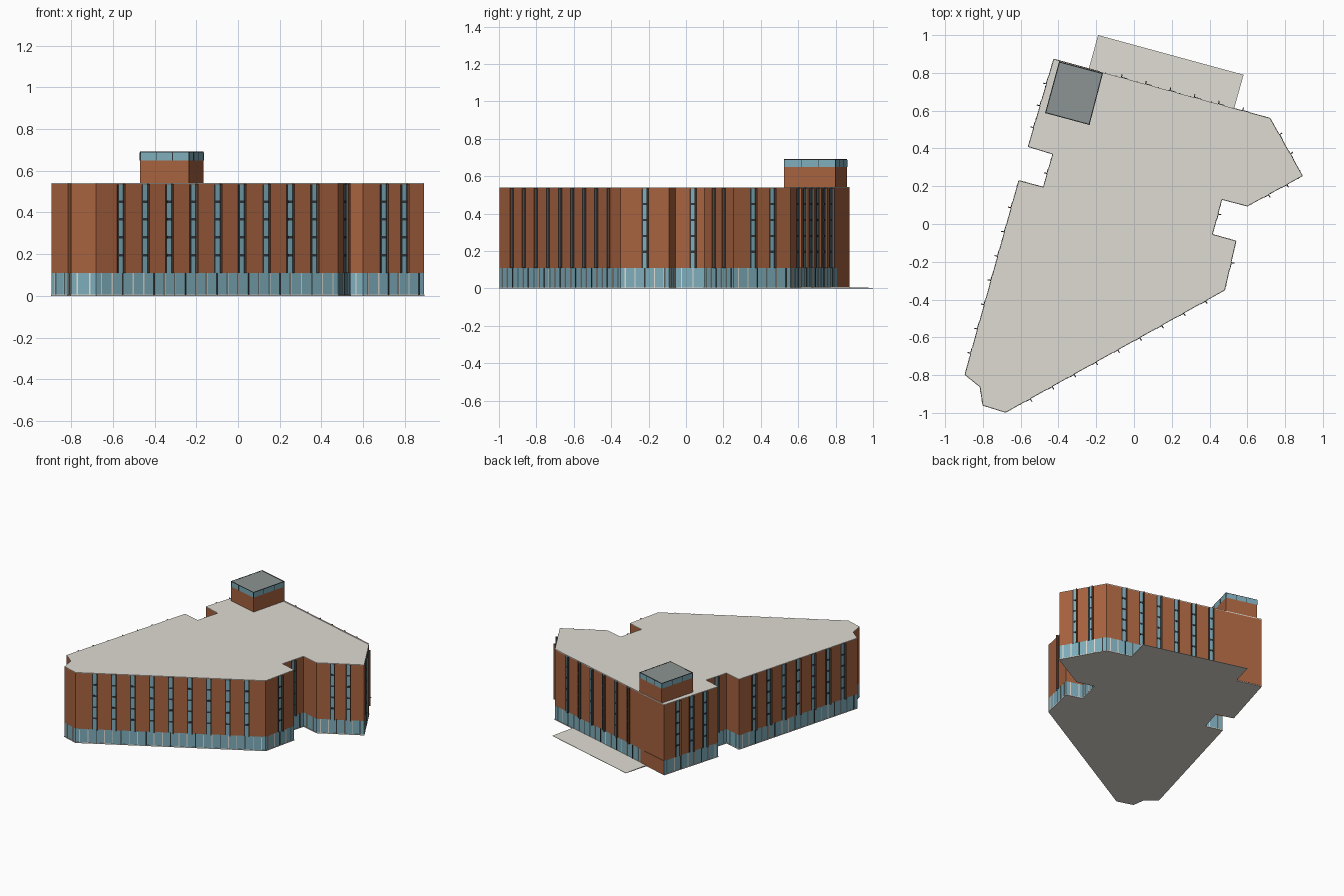
import bpy, bmesh
from mathutils import Vector

if "Cube" in bpy.data.objects:
    bpy.data.objects.remove(bpy.data.objects["Cube"])


def material(name, r, g, b):
    lin = lambda c: ((c / 255 + 0.055) / 1.055) ** 2.4 if c > 10 else c / 255 / 12.92
    m = bpy.data.materials.new(name)
    m.diffuse_color = (lin(r), lin(g), lin(b), 1)
    m.use_nodes = True
    m.node_tree.nodes["Principled BSDF"].inputs["Base Color"].default_value = m.diffuse_color
    return m


BRICK = material("brick", 166, 98, 63)
GLASS = material("glass", 125, 172, 186)
CONCRETE = material("concrete", 222, 219, 210)
DARK = material("dark_frame", 52, 56, 58)
CAP = material("tower_roof_grey", 139, 148, 146)


def finish(bm, name, mat):
    bmesh.ops.recalc_face_normals(bm, faces=bm.faces)
    me = bpy.data.meshes.new(name)
    bm.to_mesh(me)
    bm.free()
    me.materials.append(mat)
    ob = bpy.data.objects.new(name, me)
    bpy.context.collection.objects.link(ob)
    return ob


def prism(bm, pts, z0, z1):
    f = bm.faces.new([bm.verts.new((x, y, z0)) for x, y in pts])
    ext = bmesh.ops.extrude_face_region(bm, geom=[f])
    top = [v for v in ext["geom"] if isinstance(v, bmesh.types.BMVert)]
    bmesh.ops.translate(bm, verts=top, vec=(0, 0, z1 - z0))
    return top


def block(name, pts, z0, z1, mat):
    bm = bmesh.new()
    prism(bm, pts, z0, z1)
    return finish(bm, name, mat)


def wall_box(bm, a, b, s0, s1, n0, n1, z0, z1):
    """Box on wall a-b: s along the wall, n outwards from it."""
    a, b = Vector(a), Vector(b)
    d = (b - a).normalized()
    n = Vector((d.y, -d.x))
    prism(bm, [a + d * s + n * o for s, o in ((s0, n0), (s0, n1), (s1, n1), (s1, n0))], z0, z1)


# Footprint, counter-clockwise, with the number of window strips on each wall
plan = [
    (-0.895, -0.797, 0), (-0.815, -0.862, 0), (-0.80, -0.96, 0),
    (-0.68, -0.997, 9), (0.48, -0.35, 1), (0.54, -0.09, 0),
    (0.415, -0.055, 1), (0.465, 0.13, 0), (0.60, 0.095, 2),
    (0.892, 0.255, 2), (0.72, 0.56, 6), (-0.18, 0.806, 0),
    (-0.425, 0.873, 3), (-0.56, 0.41, 0), (-0.43, 0.37, 1),
    (-0.48, 0.195, 0), (-0.61, 0.23, 7),
]
foot = [p[:2] for p in plan]
BLANK = 11  # the windowless wall below the tower
Z_BASE, Z_ROOF = 0.11, 0.54

# Main masses
block("floor_slab", foot, 0, 0.005, CONCRETE)
block("ground_floor_glazing", foot, 0.005, Z_BASE, GLASS)
block("brick_upper_storeys", foot, Z_BASE, Z_ROOF - 0.004, BRICK)
block("roof", foot, Z_ROOF - 0.004, Z_ROOF, CONCRETE)

# Window strips, fins and ground floor mullions on every wall
panes, frames, fins, posts, sills = (bmesh.new() for _ in range(5))
for i, (x, y, count) in enumerate(plan):
    a, b = foot[i], foot[(i + 1) % len(foot)]
    length = (Vector(b) - Vector(a)).length
    for k in range(1, count + 1):
        s = length * k / (count + 1)
        wall_box(panes, a, b, s - 0.010, s + 0.014, -0.002, 0.002, Z_BASE, Z_ROOF - 0.005)
        wall_box(frames, a, b, s - 0.018, s - 0.010, -0.002, 0.003, Z_BASE, Z_ROOF - 0.005)
        # Deep dark fin with a brick nose
        wall_box(frames, a, b, s + 0.014, s + 0.019, -0.002, 0.012, Z_BASE, Z_ROOF - 0.004)
        wall_box(fins, a, b, s + 0.014, s + 0.020, 0.012, 0.018, Z_BASE, Z_ROOF - 0.004)
        for f in range(1, 5):
            z = Z_BASE + 0.0855 * f
            wall_box(frames, a, b, s - 0.010, s + 0.014, -0.002, 0.004, z - 0.006, z + 0.006)
    if i == BLANK:
        wall_box(fins, a, b, 0, length, -0.002, 0.002, 0.005, Z_BASE)
        continue
    n = max(2, round(length / 0.058))
    for k in range(n):
        s = length * (k + 0.5) / n
        wall_box(frames if k % 3 == 2 else posts, a, b, s - 0.003, s + 0.003,
                 -0.002, 0.003, 0.005, Z_BASE)
    wall_box(sills, a, b, 0, length, -0.002, 0.002, 0, 0.006)
finish(panes, "window_strips", GLASS)
finish(frames, "window_frames", DARK)
finish(fins, "brick_fins", BRICK)
finish(posts, "ground_floor_mullions", CONCRETE)
finish(sills, "ground_sill", CONCRETE)

# Coping along the back wall
bm = bmesh.new()
wall_box(bm, foot[10], foot[12], 0, 1.187, -0.010, 0.0, Z_ROOF, Z_ROOF + 0.002)
finish(bm, "back_coping", CONCRETE)

# Stair tower with a glazed top
tower = [(-0.47, 0.588), (-0.236, 0.525), (-0.165, 0.798), (-0.396, 0.860)]
block("tower_brick", tower, Z_ROOF, 0.65, BRICK)
block("tower_glazing", tower, 0.65, 0.688, GLASS)
block("tower_roof", tower, 0.688, 0.69, CAP)
bm = bmesh.new()
for i in range(4):
    a, b = tower[i], tower[(i + 1) % 4]
    length = (Vector(b) - Vector(a)).length
    wall_box(bm, a, b, 0, length, -0.005, 0.0005, 0.688, 0.691)
    for k in range(4):
        s = length * k / 3
        wall_box(bm, a, b, s - 0.002, s + 0.002, -0.002, 0.001, 0.65, 0.688)
finish(bm, "tower_frame", DARK)

# Sloping terrace behind the building
bm = bmesh.new()
top = prism(bm, [(-0.24, 0.82), (0.53, 0.61), (0.58, 0.79), (-0.19, 1.0)], 0, 0.008)
for v in top:
    if v.co.y - (0.755 - 0.273 * v.co.x) > 0.1:
        v.co.z = 0.003
finish(bm, "back_terrace", CONCRETE)
